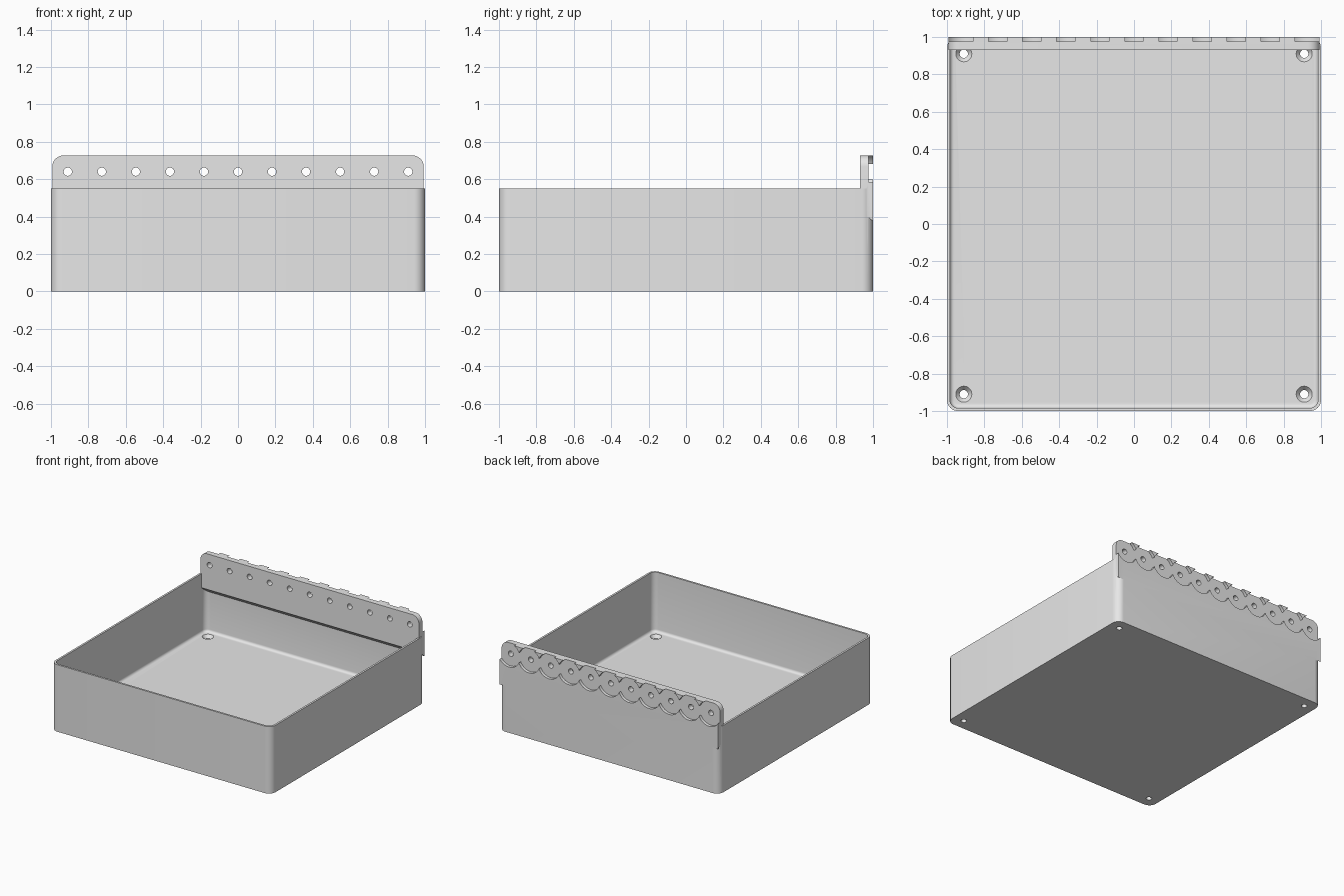
import bpy, bmesh
from math import cos, sin, pi, radians
from mathutils import Matrix, Vector

default = bpy.data.objects.get("Cube")
if default:
    bpy.data.objects.remove(default)

grey = bpy.data.materials.new("light_grey")
grey.use_nodes = True
grey.diffuse_color = (0.8, 0.8, 0.8, 1)
grey.node_tree.nodes["Principled BSDF"].inputs["Base Color"].default_value = (0.8, 0.8, 0.8, 1)

HEIGHT, FLOOR, WALL, FILLET = 0.55, 0.06, 0.016, 0.022
PLATE_TOP, HOLE_Z, HOLE_R, PITCH = 0.727, 0.64, 0.022, 0.182
CORNER = 0.06


def to_object(name, bm):
    bmesh.ops.recalc_face_normals(bm, faces=bm.faces)
    mesh = bpy.data.meshes.new(name)
    bm.to_mesh(mesh)
    bm.free()
    obj = bpy.data.objects.new(name, mesh)
    mesh.materials.append(grey)
    bpy.context.collection.objects.link(obj)
    return obj


def loft(name, rings):
    """Closed solid skinned through rings of equal point count."""
    bm = bmesh.new()
    loops = [[bm.verts.new(p) for p in ring] for ring in rings]
    for a, b in zip(loops, loops[1:]):
        for i in range(len(a)):
            j = (i + 1) % len(a)
            bm.faces.new((a[i], a[j], b[j], b[i]))
    bm.faces.new(loops[0])
    bm.faces.new(loops[-1])
    return to_object(name, bm)


def rounded_square(half, radius, z, steps=8):
    pts = []
    for k, (sx, sy) in enumerate(((1, 1), (-1, 1), (-1, -1), (1, -1))):
        for i in range(steps + 1):
            a = (k + i / steps) * pi / 2
            c = half - radius
            pts.append((sx * c + radius * cos(a), sy * c + radius * sin(a), z))
    return pts


def lathe(name, profile, matrix, sides=32):
    """Solid of revolution from (radius, height) pairs."""
    rings = [[matrix @ Vector((r * cos(2 * pi * i / sides), r * sin(2 * pi * i / sides), h))
              for i in range(sides)] for r, h in profile]
    return loft(name, rings)


def combine(target, other, operation):
    mod = target.modifiers.new("combine", 'BOOLEAN')
    mod.operation, mod.solver, mod.object = operation, 'EXACT', other
    bpy.context.view_layer.objects.active = target
    bpy.ops.object.modifier_apply(modifier=mod.name)
    bpy.data.objects.remove(other)


# Open tray: outer wall, rim, inner wall and filleted floor edge
inner = 1 - WALL
rings = [rounded_square(1, CORNER, 0), rounded_square(1, CORNER, HEIGHT),
         rounded_square(inner, CORNER - WALL, HEIGHT)]
for i in range(6):
    a = i / 5 * pi / 2
    inset = FILLET * (1 - cos(a))
    rings.append(rounded_square(inner - inset, CORNER - WALL - inset,
                                FLOOR + FILLET * (1 - sin(a))))
tray = loft("tray_with_hinge_plate", rings)

# Hinge plate along the back: rounded top corners, sloped underside
half = 0.993
outline = [(-half, 0.375), (half, 0.375)]
for k, sx in enumerate((1, -1)):
    for i in range(9):
        a = (k + i / 8) * pi / 2
        outline.append((sx * (half - CORNER) + CORNER * cos(a),
                        PLATE_TOP - CORNER + CORNER * sin(a)))
front = [(x, 0.93, max(z, 0.435)) for x, z in outline]
back = [(x, 1.0, z) for x, z in outline]
combine(tray, loft("hinge_plate", [front, back]), 'UNION')

# Row of round pockets in the back face, each with a through hole
for i in range(11):
    pose = Matrix.Translation(((i - 5) * PITCH, 1, HOLE_Z)) @ Matrix.Rotation(radians(90), 4, 'X')
    combine(tray, lathe("pocket_cutter", [(0.1, -0.1), (0.1, 0.025)], pose, 48), 'DIFFERENCE')
    combine(tray, lathe("hole_cutter", [(HOLE_R, -0.1), (HOLE_R, 0.2)], pose), 'DIFFERENCE')

# Countersunk screw holes in the floor corners
sink = [(HOLE_R, -0.1), (HOLE_R, FLOOR - 0.025), (0.043, FLOOR), (0.043, FLOOR + 0.03)]
for sx in (-1, 1):
    for sy in (-1, 1):
        pose = Matrix.Translation((sx * 0.91, sy * 0.91, 0))
        combine(tray, lathe("screw_cutter", sink, pose), 'DIFFERENCE')

# Smooth the rounded corners, keep the hard edges
bpy.ops.object.select_all(action='DESELECT')
tray.select_set(True)
bpy.context.view_layer.objects.active = tray
bpy.ops.object.shade_smooth_by_angle(angle=radians(30))
